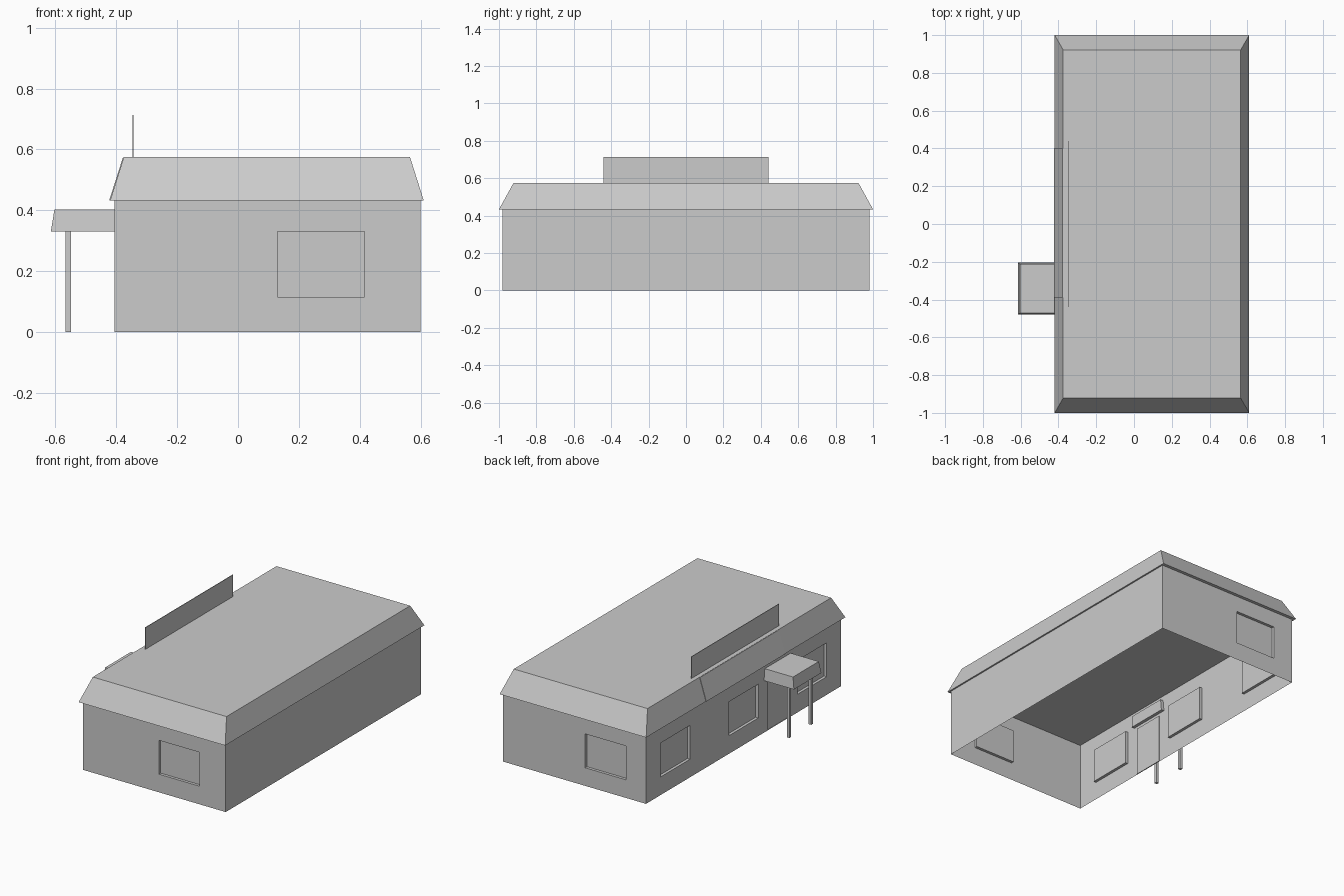
import bpy, bmesh
from mathutils import Vector

if "Cube" in bpy.data.objects:
    bpy.data.objects.remove(bpy.data.objects["Cube"])

X0, X1, Y0, Y1, WALL_H = -0.405, 0.6, -0.98, 0.98, 0.433
WIN_Z = (0.115, 0.33)
WIN_DEPTH, DOOR_DEPTH = 0.018, 0.006


def finish(bm, name):
    me = bpy.data.meshes.new(name)
    bm.to_mesh(me)
    bm.free()
    ob = bpy.data.objects.new(name, me)
    bpy.context.collection.objects.link(ob)
    return ob


def frustum(name, low, high, z0, z1):
    """Block whose rectangle (x0, x1, y0, y1) changes from low to high."""
    bm = bmesh.new()
    for (a, b, c, d), z in ((low, z0), (high, z1)):
        for x, y in ((a, c), (b, c), (b, d), (a, d)):
            bm.verts.new((x, y, z))
    bmesh.ops.convex_hull(bm, input=bm.verts[:])
    bmesh.ops.dissolve_limit(bm, angle_limit=0.01, verts=bm.verts[:], edges=bm.edges[:])
    bmesh.ops.recalc_face_normals(bm, faces=bm.faces[:])
    return finish(bm, name)


def box(name, x0, x1, y0, y1, z0, z1):
    return frustum(name, (x0, x1, y0, y1), (x0, x1, y0, y1), z0, z1)


def add_wall(bm, start, end, openings):
    """Single-sheet wall; openings (u0, u1, z0, z1, depth) are pushed inwards."""
    start, end = Vector((*start, 0)), Vector((*end, 0))
    along = (end - start).normalized()
    inward = Vector((0, 0, 1)).cross(along)
    us = sorted({0, (end - start).length, *(u for o in openings for u in o[:2])})
    zs = sorted({0, WALL_H, *(z for o in openings for z in o[2:4])})
    grid = [[bm.verts.new(start + along * u + Vector((0, 0, z))) for z in zs] for u in us]
    pushed = [[] for _ in openings]
    for i in range(len(us) - 1):
        for j in range(len(zs) - 1):
            f = bm.faces.new((grid[i][j], grid[i + 1][j], grid[i + 1][j + 1], grid[i][j + 1]))
            for k, (u0, u1, z0, z1, _) in enumerate(openings):
                if u0 <= us[i] < u1 and z0 <= zs[j] < z1:
                    pushed[k].append(f)
    for faces, o in zip(pushed, openings):
        res = bmesh.ops.extrude_face_region(bm, geom=faces)["geom"]
        bmesh.ops.translate(bm, vec=inward * o[4],
                            verts=[g for g in res if isinstance(g, bmesh.types.BMVert)])
        bmesh.ops.delete(bm, geom=[f for f in faces if f.is_valid], context='FACES_ONLY')


def window(u0, u1):
    return (u0, u1, *WIN_Z, WIN_DEPTH)


# Walls, open underneath, with recessed windows and door
bm = bmesh.new()
add_wall(bm, (X0, Y0), (X1, Y0), [window(0.13 - X0, 0.415 - X0)])
add_wall(bm, (X1, Y0), (X1, Y1), [])
add_wall(bm, (X1, Y1), (X0, Y1), [window(X1 - 0.023, X1 + 0.265)])
add_wall(bm, (X0, Y1), (X0, Y0),
         [window(Y1 - y - 0.147, Y1 - y + 0.147) for y in (0.685, 0.0, -0.687)]
         + [(Y1 + 0.246, Y1 + 0.45, 0, 0.31, DOOR_DEPTH)])
bmesh.ops.remove_doubles(bm, verts=bm.verts[:], dist=1e-5)
finish(bm, "walls")

# Mansard roof with a flat top
frustum("roof", (-0.42, 0.61, -1, 1), (-0.375, 0.565, -0.922, 0.922), WALL_H, 0.575)

# Shallow panel on the roof slope above the entrance side
frustum("roof_panel", (-0.423, -0.40, -0.39, 0.40), (-0.378, -0.36, -0.39, 0.40), WALL_H, 0.574)

# Upright board standing on the roof
box("roof_board", -0.347, -0.343, -0.44, 0.44, 0.575, 0.713)

# Entrance canopy and its two posts
frustum("canopy", (-0.615, -0.385, -0.48, -0.205), (-0.603, -0.385, -0.472, -0.213), 0.33, 0.403)
for i, y in enumerate((-0.456, -0.237)):
    box(f"canopy_post_{i + 1}", -0.567, -0.549, y - 0.009, y + 0.009, 0, 0.33)
